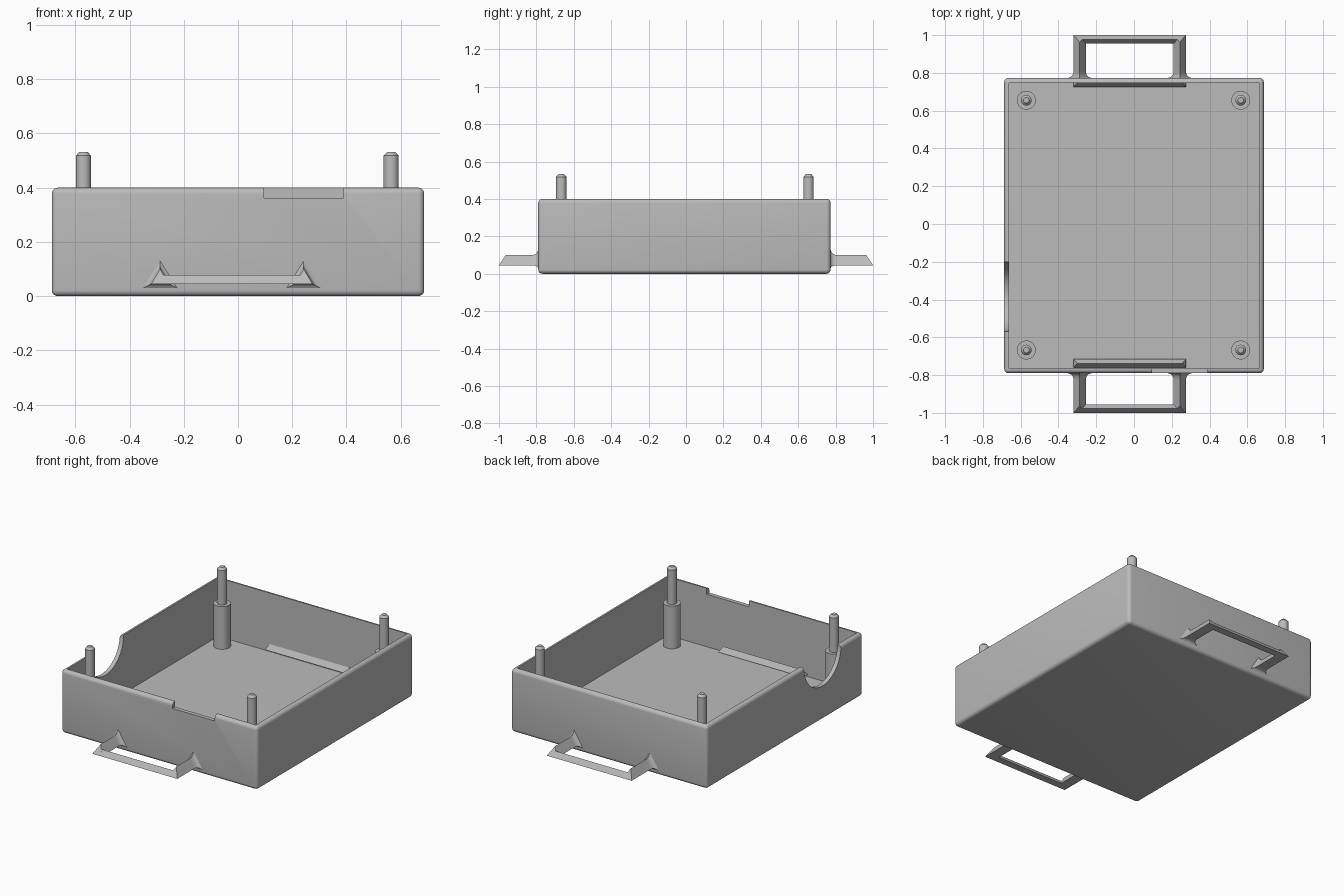
import bpy, bmesh, math
from mathutils import Vector

cube = bpy.data.objects.get("Cube")
if cube:
    bpy.data.objects.remove(cube, do_unlink=True)

grey = bpy.data.materials.new("plain grey")
grey.use_nodes = True
grey.diffuse_color = (0.5, 0.5, 0.5, 1)
grey.node_tree.nodes["Principled BSDF"].inputs["Base Color"].default_value = (0.5, 0.5, 0.5, 1)


def make(name, bm):
    bmesh.ops.recalc_face_normals(bm, faces=bm.faces[:])
    mesh = bpy.data.meshes.new(name)
    bm.to_mesh(mesh)
    bm.free()
    mesh.materials.append(grey)
    obj = bpy.data.objects.new(name, mesh)
    bpy.context.collection.objects.link(obj)
    return obj


def block(name, lo, hi, bevel=0):
    bm = bmesh.new()
    bmesh.ops.create_cube(bm, size=1)
    lo, hi = Vector(lo), Vector(hi)
    for v in bm.verts:
        v.co = (lo + hi) / 2 + v.co * (hi - lo)
    if bevel:
        bmesh.ops.bevel(bm, geom=bm.edges[:], offset=bevel, segments=5,
                        profile=0.5, affect='EDGES')
    return make(name, bm)


def loft(name, rings):
    """Skin closed rings of equal point count and cap both ends."""
    bm = bmesh.new()
    rows = [[bm.verts.new(p) for p in ring] for ring in rings]
    n = len(rows[0])
    for a, b in zip(rows, rows[1:]):
        for i in range(n):
            j = (i + 1) % n
            bm.faces.new((a[i], a[j], b[j], b[i]))
    bm.faces.new(rows[0])
    bm.faces.new(rows[-1])
    return make(name, bm)


def smooth(obj, angle=30):
    bpy.ops.object.select_all(action='DESELECT')
    obj.select_set(True)
    bpy.context.view_layer.objects.active = obj
    bpy.ops.object.shade_smooth_by_angle(angle=math.radians(angle))


def cut(obj, cutter):
    mod = obj.modifiers.new("cut", 'BOOLEAN')
    mod.operation = 'DIFFERENCE'
    mod.solver = 'EXACT'
    mod.object = cutter
    bpy.context.view_layer.objects.active = obj
    bpy.ops.object.modifier_apply(modifier=mod.name)
    bpy.data.objects.remove(cutter, do_unlink=True)


# Open tray with rounded outer edges
X, FRONT, BACK, TOP, WALL, FLOOR = 0.687, -0.79, 0.773, 0.4, 0.026, 0.03
tray = block("tray", (-X, FRONT, 0), (X, BACK, TOP), bevel=0.022)
cut(tray, block("cavity", (-X + WALL, FRONT + WALL, FLOOR), (X - WALL, BACK - WALL, 1)))

# Shallow notch in the front rim
notch = [(0.095, 0.362), (0.39, 0.362), (0.39, 0.5), (0.095, 0.5)]
cut(tray, loft("notch", [[(x, y, z) for x, z in notch] for y in (FRONT - 0.1, FRONT + 0.1)]))

# Round cable opening in the side rim
angles = [2 * math.pi * i / 64 for i in range(64)]
cut(tray, loft("opening", [[(x, -0.385 + 0.185 * math.cos(a), TOP + 0.185 * math.sin(a))
                            for a in angles] for x in (-X - 0.1, -X + 0.1)]))
smooth(tray)


# Corner posts, each a wide boss carrying a thin pin with a chamfered tip
def post(name, x, y):
    profile = [(0.05, 0.02), (0.05, 0.3), (0.028, 0.3), (0.028, 0.518), (0.015, 0.532)]
    turn = [2 * math.pi * i / 32 for i in range(32)]
    smooth(loft(name, [[(x + r * math.cos(a), y + r * math.sin(a), z) for a in turn]
                       for r, z in profile]))


for row, y in (("front", -0.667), ("back", 0.655)):
    for side, x in (("right", -0.57), ("left", 0.565)):
        post(f"{row}_{side}_post", x, y)

# Carry handles: triangular bars running through the wall
LOW, RIDGE, HIGH = 0.045, 0.078, 0.1
OUT_L, OUT_R, ARM = -0.32, 0.275, 0.065


def arm_ring(x0, y_base, y_ridge, grow=0.0):
    mid = x0 + ARM / 2
    return [(x0 - grow, y_base, LOW - grow * 0.5),
            (x0 + ARM + grow, y_base, LOW - grow * 0.5),
            (mid, y_ridge, HIGH + grow)]


def bar(name, y0, y1):
    mid = (y0 + y1) / 2
    inset = 0.02
    return loft(name, [[(x, y0, LOW), (x, y1, LOW), (x + s * inset, mid, RIDGE)]
                       for x, s in ((OUT_L, 1), (OUT_R, -1))])


def handle(name, side, wall, inner):
    end = side * 1.0
    bar(f"{name}_grip", end - side * 0.045, end)
    bar(f"{name}_inner_bar", inner, inner + side * 0.045)
    for label, x0 in (("right", OUT_L), ("left", OUT_R - ARM)):
        rings = [arm_ring(x0, end, end - side * 0.037)]
        # Flared root where the arm meets the wall
        for i in range(7):
            t = i / 6
            y = wall + side * 0.036 * (1 - t)
            rings.append(arm_ring(x0, y, y, 0.03 * (1 - math.sqrt(1 - t * t))))
        y = wall - side * 0.015
        rings.append(arm_ring(x0, y, y, 0.03))
        loft(f"{name}_{label}_arm", rings)


handle("front_handle", -1, FRONT, -0.715)
handle("back_handle", 1, BACK, 0.725)
